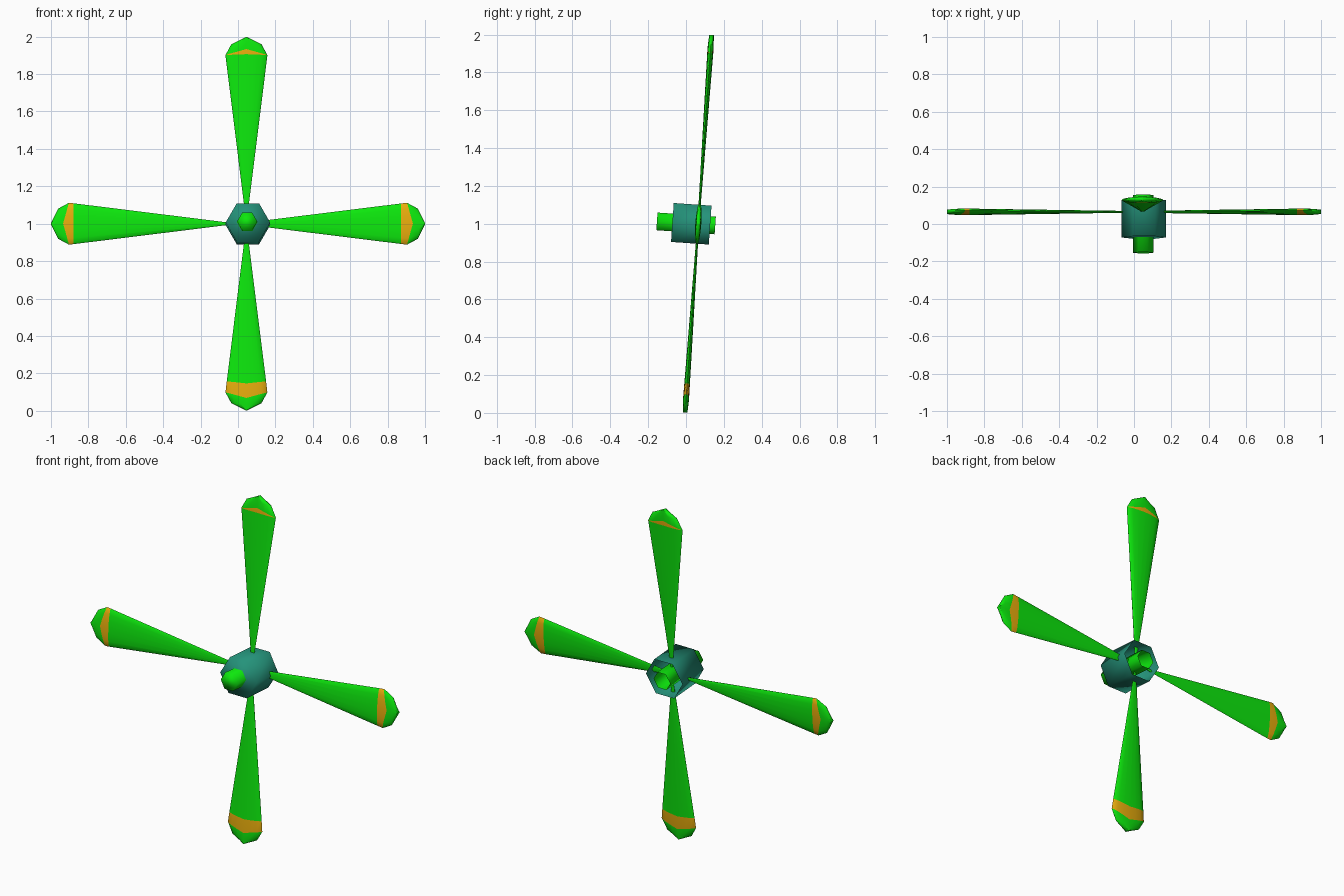
import bpy, bmesh
from math import pi, cos, sin, radians
from mathutils import Matrix, Vector

if "Cube" in bpy.data.objects:
    bpy.data.objects.remove(bpy.data.objects["Cube"])

def material(name, rgb):
    m = bpy.data.materials.new(name)
    m.diffuse_color = (*rgb, 1)
    m.use_nodes = True
    m.node_tree.nodes["Principled BSDF"].inputs["Base Color"].default_value = m.diffuse_color
    return m

GREEN = material("bright green", (0.004, 0.83, 0.004))
ORANGE = material("orange band", (0.83, 0.43, 0.004))
TEAL = material("teal", (0.018, 0.29, 0.195))

# The whole propeller leans back by four degrees
LEAN = Matrix.Translation((0, 0.065, 1.0)) @ Matrix.Rotation(radians(-4), 4, 'X')

def finish(bm, name, mats, angle):
    bmesh.ops.recalc_face_normals(bm, faces=bm.faces)
    me = bpy.data.meshes.new(name)
    bm.to_mesh(me)
    bm.free()
    for m in mats:
        me.materials.append(m)
    ob = bpy.data.objects.new(name, me)
    bpy.context.collection.objects.link(ob)
    ob.matrix_world = LEAN
    bpy.ops.object.select_all(action='DESELECT')
    ob.select_set(True)
    bpy.context.view_layer.objects.active = ob
    bpy.ops.object.shade_smooth_by_angle(angle=radians(angle))
    return ob

def hex_cup(name, x, radius, y0, y1, mat):
    """Six-sided cup along y: closed at the front, open at the back, smooth all over."""
    bm = bmesh.new()
    rings = [[bm.verts.new((x + radius * cos(i * pi / 3), y, radius * sin(i * pi / 3) - 0.003))
              for i in range(6)] for y in (y0, y1)]
    for i in range(6):
        j = (i + 1) % 6
        bm.faces.new((rings[0][i], rings[0][j], rings[1][j], rings[1][i]))
    bm.faces.new(rings[0])
    return finish(bm, name, [mat], 120)

def blade(name, x, turn, band, band_bulge):
    """Flat tapering cone pointing up, with a painted band and a faceted end."""
    n, w, t = 16, 0.112, 0.016
    # distance, half width, half thickness, bulge at the middle of the ring
    stations = [(0.03, 0.03 * w / 0.9, 0.005, 0),
                (band, w * band / 0.9, t * band / 0.9, band_bulge),
                (0.904, w, t, 0.031),
                (0.962, w * 0.72, t * 0.88, 0.008),
                (1.0, 0.004, t * 0.75, 0)]
    rot = Matrix.Rotation(turn, 4, 'Y')
    bm = bmesh.new()
    rings = []
    for d, hw, ht, bulge in stations:
        ring = []
        for i in range(n):
            a = 2 * pi * i / n
            p = Vector((hw * cos(a), ht * sin(a), d + bulge * (1 - abs(cos(a)))))
            ring.append(bm.verts.new(rot @ p + Vector((x, 0, 0))))
        rings.append(ring)
    for k in range(len(rings) - 1):
        for i in range(n):
            j = (i + 1) % n
            f = bm.faces.new((rings[k][i], rings[k][j], rings[k + 1][j], rings[k + 1][i]))
            f.material_index = 1 if k == 1 else 0
    bm.faces.new(rings[-1])
    bm.faces.new(rings[0])
    return finish(bm, name, [GREEN, ORANGE], 50)

# Hub and the hollow shaft through it
hex_cup("hub", 0.053, 0.119, -0.137, 0.063, TEAL)
hex_cup("shaft", 0.049, 0.054, -0.219, 0.09, GREEN)

# Four blades
blade("top_blade", 0.045, 0, 0.9035, 0.004)
blade("right_blade", 0.0, pi / 2, 0.872, 0)
blade("bottom_blade", 0.045, pi, 0.845, 0.012)
blade("left_blade", 0.0, -pi / 2, 0.88, 0)
